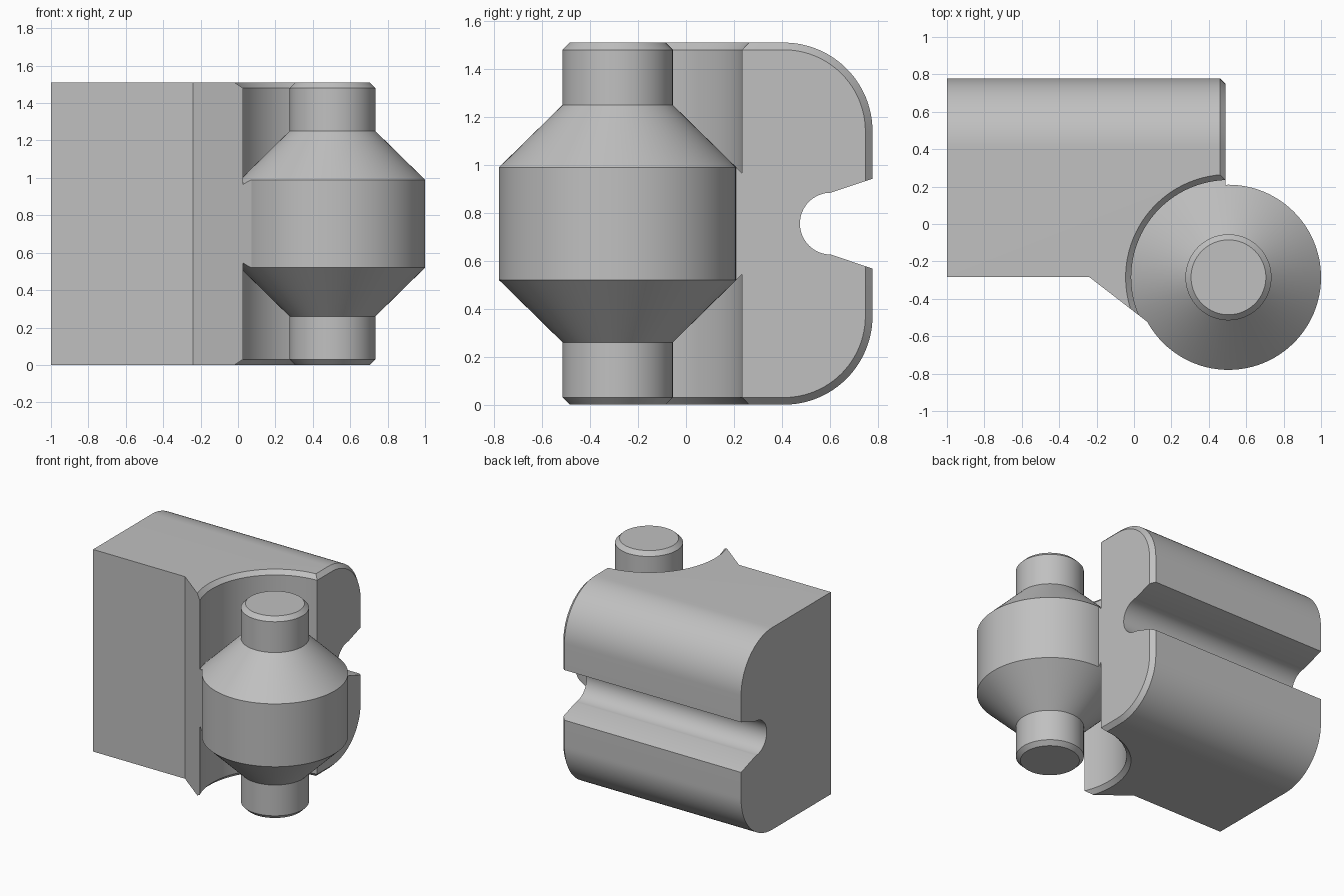
import bpy, bmesh, math
from mathutils import Vector

cube = bpy.data.objects.get("Cube")
if cube:
    bpy.data.objects.remove(cube, do_unlink=True)

H = 1.51                  # overall height
MID = H / 2
AXIS = (0.505, -0.285)    # roller axis in plan
R = 0.495                 # roller radius

grey = bpy.data.materials.new("plain_grey")
grey.use_nodes = True
grey.diffuse_color = (0.53, 0.53, 0.53, 1)
grey.node_tree.nodes["Principled BSDF"].inputs["Base Color"].default_value = grey.diffuse_color


def make(name, bm):
    bmesh.ops.remove_doubles(bm, verts=bm.verts, dist=1e-5)
    bmesh.ops.recalc_face_normals(bm, faces=bm.faces)
    mesh = bpy.data.meshes.new(name)
    bm.to_mesh(mesh)
    bm.free()
    mesh.materials.append(grey)
    obj = bpy.data.objects.new(name, mesh)
    bpy.context.collection.objects.link(obj)
    return obj


def loft(name, rings):
    """Closed solid through matching rings of points."""
    bm = bmesh.new()
    loops = [[bm.verts.new(p) for p in ring] for ring in rings]
    for a, b in zip(loops, loops[1:]):
        for i in range(len(a)):
            j = (i + 1) % len(a)
            bm.faces.new((a[i], a[j], b[j], b[i]))
    bm.faces.new(loops[0])
    bm.faces.new(loops[-1])
    return make(name, bm)


def lathe(name, profile, steps=96):
    """Solid of revolution about the roller axis from (radius, z) points."""
    bm = bmesh.new()
    pts = [bm.verts.new((AXIS[0] + r, AXIS[1], z)) for r, z in profile]
    edges = [bm.edges.new(pair) for pair in zip(pts, pts[1:])]
    bmesh.ops.spin(bm, geom=pts + edges, cent=(*AXIS, 0), axis=(0, 0, 1),
                   angle=math.tau, steps=steps)
    return make(name, bm)


def arc(cy, cz, r, start, end, steps):
    angles = [math.radians(start + (end - start) * i / steps) for i in range(steps + 1)]
    return [(cy + r * math.cos(a), cz + r * math.sin(a)) for a in angles]


def combine(target, other, operation):
    mod = target.modifiers.new(operation.title(), 'BOOLEAN')
    mod.operation = operation
    mod.solver = 'EXACT'
    mod.object = other
    bpy.context.view_layer.objects.active = target
    bpy.ops.object.modifier_apply(modifier=mod.name)
    bpy.data.objects.remove(other, do_unlink=True)


# Block: rounded back, with the right-hand end bevelled
def section(x, inset):
    r, c = 0.37 - inset, 0.408
    outline = [(-0.53, inset)] + arc(c, 0.37, r, -90, 0, 24)
    outline += arc(c, H - 0.37, r, 0, 90, 24) + [(-0.53, H - inset)]
    return [(x, y, z) for y, z in outline]


block = loft("block_with_roller", [section(-1, 0), section(0.46, 0), section(0.49, 0.03)])

# Front trimmed back, leaving the slanted lip beside the roller
trim = [(-1.2, -0.283), (-0.24, -0.283), (0.08, -0.53), (0.16, -0.592), (0.16, -0.8), (-1.2, -0.8)]
combine(block, loft("front_trim", [[(x, y, z) for x, y in trim] for z in (-0.2, H + 0.2)]), 'DIFFERENCE')

# Keyhole groove along the back
groove = [(0.95, MID + 0.245)] + arc(0.604, MID, 0.129, 90, 270, 32) + [(0.95, MID - 0.245)]
combine(block, loft("back_groove", [[(x, y, z) for y, z in groove] for x in (-1.2, 0.7)]), 'DIFFERENCE')

# Round pockets above and below the roller, with a bevelled mouth
pocket = [(0, 0.2), (R - 0.03, 0.2), (R, 0.235), (0.52, 0.21), (0.52, 0.725),
          (0.55, 0.755), (0.65, 0.855), (0, 0.855)]
for side in (1, -1):
    combine(block, lathe("pocket", [(r, MID + side * z) for r, z in pocket]), 'DIFFERENCE')

# Roller with cone shoulders and bevelled pins
half = [(R, 0.235), (0.23, 0.495), (0.23, 0.725), (0.2, 0.755), (0, 0.755)]
profile = [(r, MID - z) for r, z in reversed(half)] + [(r, MID + z) for r, z in half]
combine(block, lathe("roller", profile), 'UNION')

bpy.ops.object.select_all(action='DESELECT')
block.select_set(True)
bpy.context.view_layer.objects.active = block
bpy.ops.object.shade_smooth_by_angle(angle=math.radians(20))
